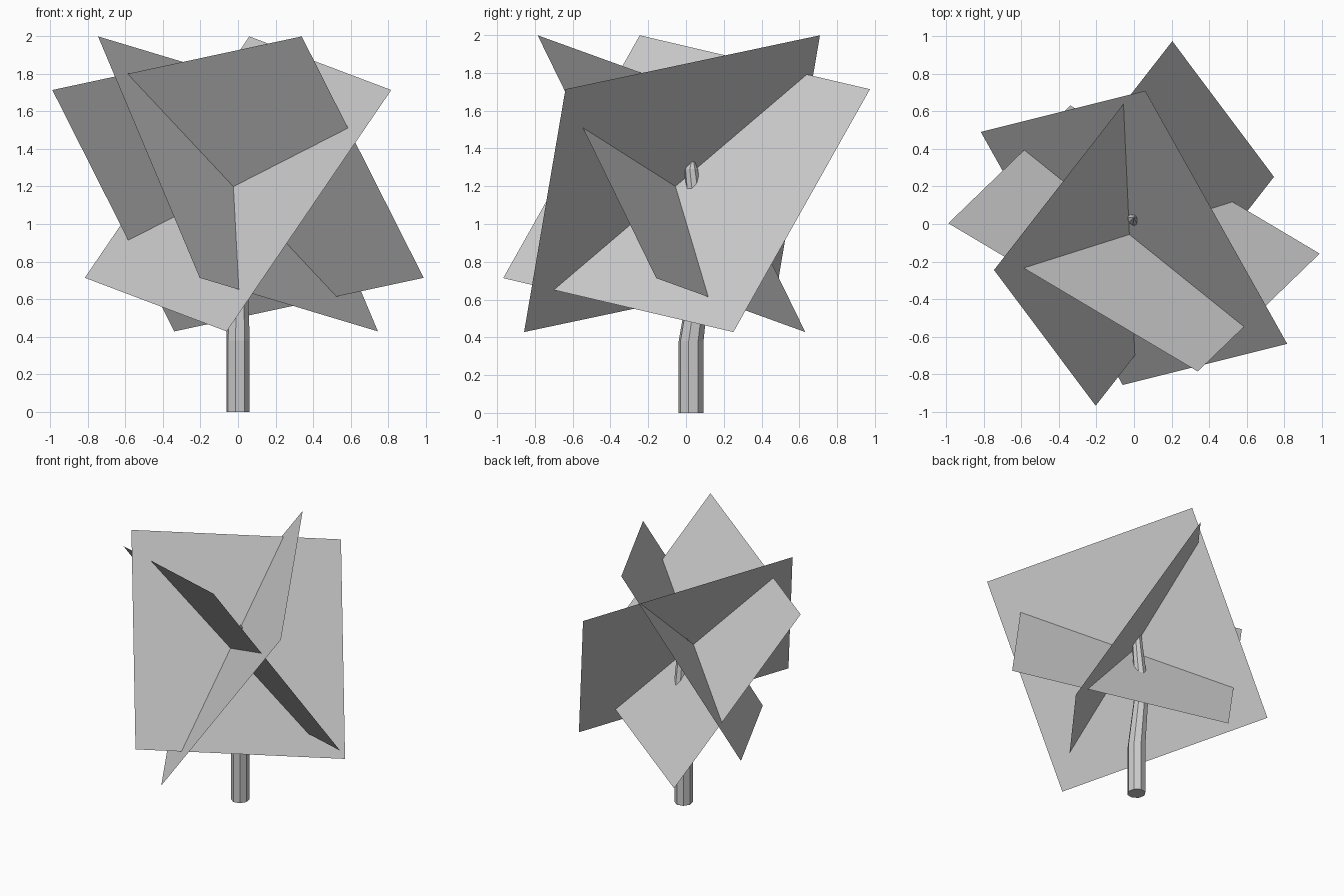
import bpy, bmesh
from math import radians, cos, sin, pi, sqrt
from mathutils import Vector, Matrix

if "Cube" in bpy.data.objects:
    bpy.data.objects.remove(bpy.data.objects["Cube"])


def make_object(name, bm):
    bmesh.ops.recalc_face_normals(bm, faces=bm.faces)
    mesh = bpy.data.meshes.new(name)
    bm.to_mesh(mesh)
    bm.free()
    obj = bpy.data.objects.new(name, mesh)
    bpy.context.collection.objects.link(obj)
    return obj


# Foliage: one tilted square card, turned about z around the trunk
HALF = 0.7855
P = Vector((HALF, 0, HALF))
Q = Vector((-0.5, -sqrt(2 * HALF ** 2 - 0.5), 0.5))


def foliage_card(name, heading, centre):
    bm = bmesh.new()
    turn = Matrix.Rotation(radians(heading), 3, 'Z')
    bm.faces.new([bm.verts.new(Vector(centre) + turn @ v) for v in (P, Q, -P, -Q)])
    return make_object(name, bm)


foliage_card("foliage_card_left", 198.4, (0, 0.003, 1.2135))
foliage_card("foliage_card_back", 85.6, (0, -0.074, 1.2135))
foliage_card("foliage_card_front", 295.6, (0, -0.077, 1.2135))

# Trunk: bent, tapering tube closed by a point: (y, z, radius)
SIDES = 8
PATH = [(0.027, 0, 0.067), (0.027, 0.38, 0.067), (0.085, 0.8, 0.052), (0.027, 1.29, 0.036)]
bm = bmesh.new()
rings = []
for y, z, r in PATH:
    angles = [2 * pi * i / SIDES - pi / 16 for i in range(SIDES)]
    rings.append([bm.verts.new((r * 0.95 * cos(a), y + r * sin(a), z)) for a in angles])
for lower, upper in zip(rings, rings[1:]):
    for i in range(SIDES):
        j = (i + 1) % SIDES
        bm.faces.new((lower[i], lower[j], upper[j], upper[i]))
bm.faces.new(rings[0])
tip = bm.verts.new((0, 0.035, 1.36))
for i in range(SIDES):
    bm.faces.new((rings[-1][i], rings[-1][(i + 1) % SIDES], tip))
make_object("trunk", bm)
